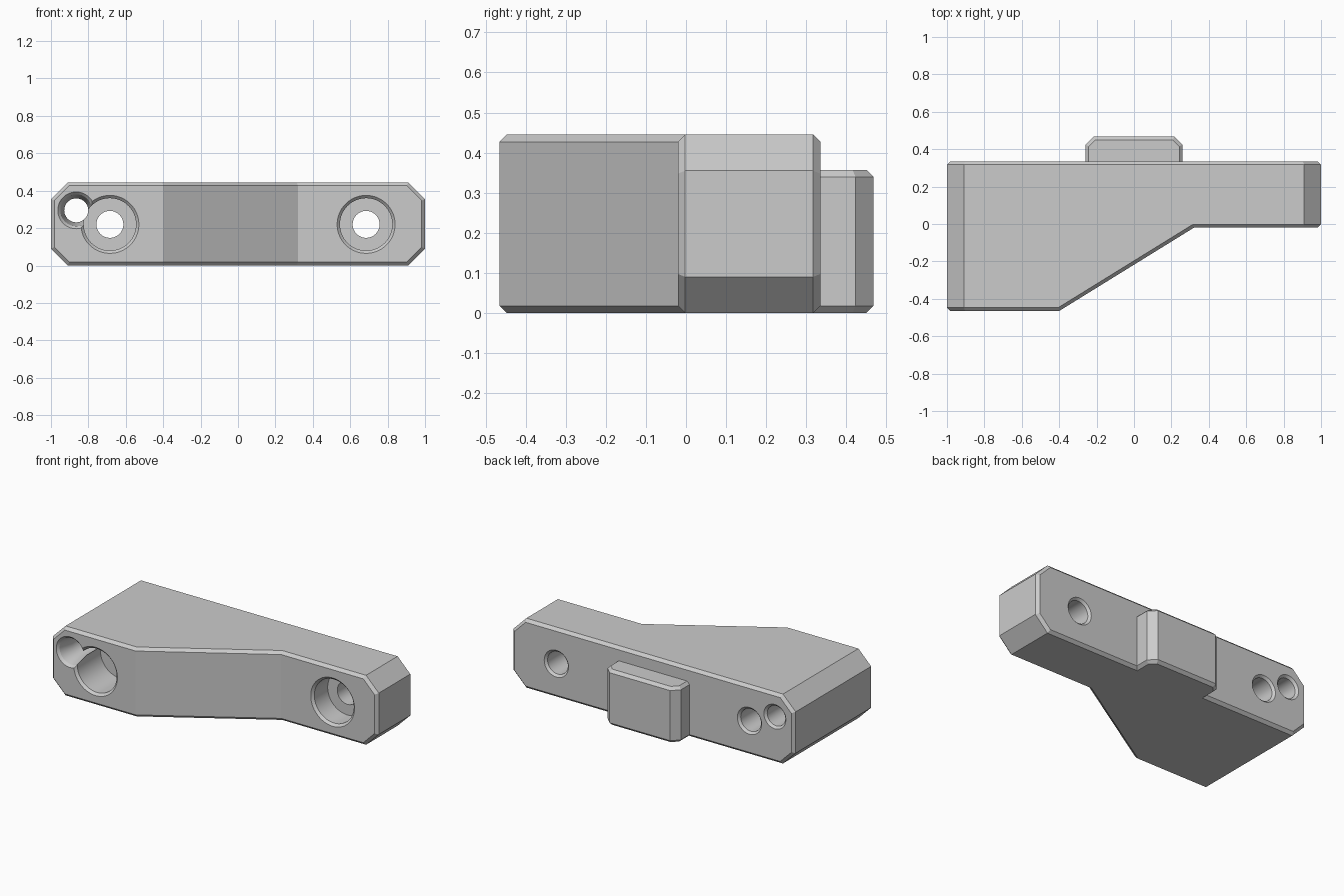
import bpy, bmesh, math
from mathutils import Vector

if "Cube" in bpy.data.objects:
    bpy.data.objects.remove(bpy.data.objects["Cube"])

grey = bpy.data.materials.new("light_grey")
grey.use_nodes = True
grey.diffuse_color = (0.6, 0.6, 0.6, 1)
grey.node_tree.nodes["Principled BSDF"].inputs["Base Color"].default_value = (0.6, 0.6, 0.6, 1)

WIDTH_END, BACK, FRONT, STEP, HEIGHT = 1.0, 0.335, -0.465, -0.02, 0.445
CORNER, EDGE = 0.09, 0.018


def make_object(name, bm):
    bmesh.ops.recalc_face_normals(bm, faces=bm.faces)
    mesh = bpy.data.meshes.new(name)
    bm.to_mesh(mesh)
    bm.free()
    mesh.materials.append(grey)
    obj = bpy.data.objects.new(name, mesh)
    bpy.context.collection.objects.link(obj)
    return obj


def prism(outline, height):
    bm = bmesh.new()
    face = bm.faces.new([bm.verts.new((x, y, 0)) for x, y in outline])
    top = bmesh.ops.extrude_face_region(bm, geom=[face])["geom"]
    verts = [g for g in top if isinstance(g, bmesh.types.BMVert)]
    bmesh.ops.translate(bm, vec=(0, 0, height), verts=verts)
    bmesh.ops.recalc_face_normals(bm, faces=bm.faces)
    return bm


def chamfer(bm, is_face):
    """Chamfer every edge where a chosen face meets another kind of face."""
    bm.normal_update()
    edges = [e for e in bm.edges if sum(is_face(f) for f in e.link_faces) == 1]
    bmesh.ops.bevel(bm, geom=edges, offset=EDGE, segments=1, affect='EDGES')


def lathe(name, x, z, profile, sides=64):
    """Hole cutter turned about an axis along y from (y, radius) pairs."""
    bm = bmesh.new()
    rings = [[bm.verts.new((x + r * math.cos(2 * math.pi * i / sides), y,
                            z + r * math.sin(2 * math.pi * i / sides)))
              for i in range(sides)] for y, r in profile]
    for a, b in zip(rings, rings[1:]):
        for i in range(sides):
            j = (i + 1) % sides
            bm.faces.new((a[i], a[j], b[j], b[i]))
    bm.faces.new(rings[0])
    bm.faces.new(rings[-1])
    return make_object(name, bm)


def combine(target, other, operation):
    mod = target.modifiers.new(operation.lower(), 'BOOLEAN')
    mod.operation, mod.object, mod.solver = operation, other, 'EXACT'
    bpy.context.view_layer.objects.active = target
    bpy.ops.object.modifier_apply(modifier=mod.name)
    bpy.data.objects.remove(other)


# Main body: stepped outline with the long end corners cut off
bm = prism([(-WIDTH_END, BACK), (WIDTH_END, BACK), (WIDTH_END, STEP),
            (0.32, STEP), (-0.4, FRONT), (-WIDTH_END, FRONT)], HEIGHT)
for sx in (-1, 1):
    for z, sz in ((0, -1), (HEIGHT, 1)):
        cut = bmesh.ops.bisect_plane(
            bm, geom=bm.verts[:] + bm.edges[:] + bm.faces[:],
            plane_co=(sx * (WIDTH_END - CORNER), 0, z),
            plane_no=Vector((sx, 0, sz)), clear_outer=True)
        rim = [g for g in cut["geom_cut"] if isinstance(g, bmesh.types.BMEdge)]
        bmesh.ops.holes_fill(bm, edges=rim, sides=0)
        bmesh.ops.recalc_face_normals(bm, faces=bm.faces)
chamfer(bm, lambda f: abs(f.normal.y) > 0.5)
body = make_object("bracket_body", bm)

# Locating tab on the back
bm = prism([(-0.26, 0.25), (0.26, 0.25), (0.26, 0.423), (0.215, 0.468),
            (-0.215, 0.468), (-0.26, 0.423)], 0.357)
chamfer(bm, lambda f: abs(f.normal.z) > 0.5)
combine(body, make_object("back_tab", bm), 'UNION')


# Counterbored screw holes, chamfered at both mouths
def back_mouth(r):
    return [(BACK - 0.014, r), (BACK + 0.006, r + 0.02)]


for x, front, depth in ((-0.685, FRONT, 0.25), (0.685, STEP, 0.15)):
    profile = [(front - 0.005, 0.16), (front + 0.015, 0.14),
               (front + depth, 0.14), (front + depth, 0.072)]
    combine(body, lathe("screw_hole", x, 0.22, profile + back_mouth(0.072)), 'DIFFERENCE')

# Small countersunk hole beside the wide end
profile = [(FRONT - 0.005, 0.103), (FRONT + 0.015, 0.085), (FRONT + 0.11, 0.064)]
combine(body, lathe("small_hole", -0.865, 0.295, profile + back_mouth(0.064)), 'DIFFERENCE')

# Smooth the round walls and keep the edges crisp
bpy.ops.object.select_all(action='DESELECT')
body.select_set(True)
bpy.context.view_layer.objects.active = body
bpy.ops.object.shade_smooth_by_angle(angle=math.radians(20))
